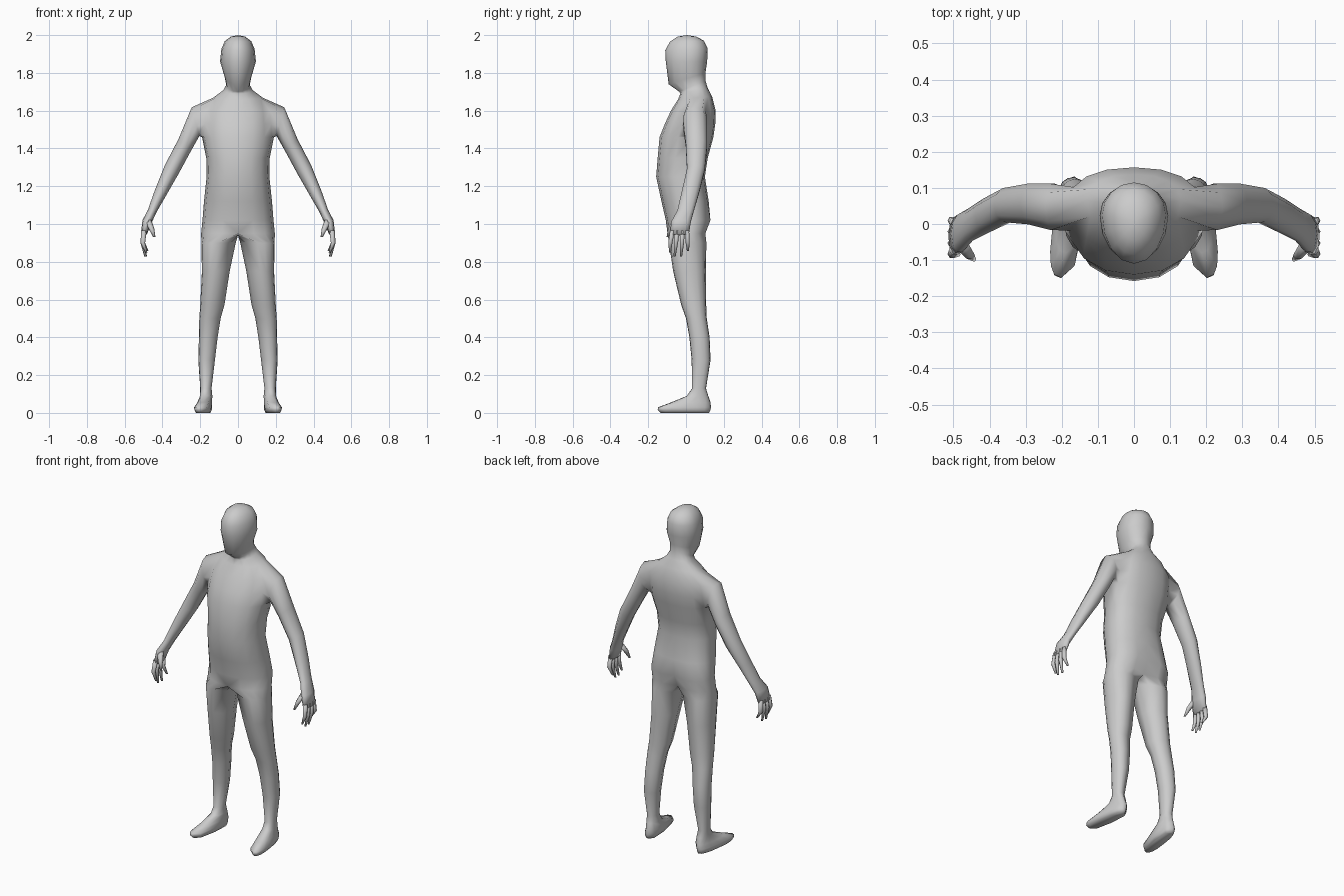
import bpy, bmesh
from math import sin, cos, radians, copysign
from mathutils import Vector

bm = bmesh.new()
HALF = [-90 + 22.5 * i for i in range(9)]      # front centre -> side -> back centre
FULL = HALF + [135, 180, 225]


def ring(angles, cx, rx, yf, yb, zf, zb, frac=0.6, p=0.9, shear=0.0):
    """Rounded cross-section between front yf and back yb, tilted from zf to zb."""
    yc = yf + frac * (yb - yf)
    out = []
    for a in angles:
        c, s = cos(radians(a)), sin(radians(a))
        c = 0 if abs(c) < 1e-6 else copysign(abs(c) ** p, c)
        s = copysign(abs(s) ** p, s)
        y = yc + s * ((yb - yc) if s > 0 else (yc - yf))
        z = zf + (zb - zf) * (y - yf) / (yb - yf)
        out.append(bm.verts.new((cx + rx * c + shear * (0.06 - y), y, z)))
    return out


def bridge(a, b, closed=True, skip=()):
    n = len(a)
    for i in range(n if closed else n - 1):
        if i not in skip:
            j = (i + 1) % n
            bm.faces.new((a[i], a[j], b[j], b[i]))


def fan(loop, tip, closed=True):
    v = bm.verts.new(tip)
    for i in range(len(loop) if closed else len(loop) - 1):
        bm.faces.new((loop[i], loop[(i + 1) % len(loop)], v))


# Torso, neck and head (right half): width, front y, back y, front z, back z
trunk = [
    (.195, -.098, .108, .95, .95), (.188, -.107, .136, 1.02, 1.02),
    (.180, -.130, .120, 1.12, 1.12), (.166, -.158, .100, 1.25, 1.25),
    (.168, -.150, .115, 1.35, 1.35), (.190, -.140, .145, 1.46, 1.46),
    (.188, -.112, .155, 1.53, 1.53), (.180, -.080, .157, 1.60, 1.60),
    (.130, -.042, .138, 1.66, 1.675), (.078, -.030, .115, 1.69, 1.72),
    (.062, -.035, .103, 1.70, 1.76), (.070, -.092, .103, 1.74, 1.80),
    (.095, -.107, .112, 1.86, 1.86), (.088, -.110, .115, 1.92, 1.93),
    (.070, -.085, .095, 1.965, 1.97), (.038, -.045, .055, 1.992, 1.992)]
rows = [ring(HALF, 0, *t, p=.9 if i < 10 else 1) for i, t in enumerate(trunk)]
for i in (0, 1):
    rows[i][8].co.y -= .025                     # cleft at the seat
for i in range(len(rows) - 1):
    bridge(rows[i], rows[i + 1], False, (3, 4) if 5 <= i <= 7 else ())
fan(rows[-1], (0, .005, 2.0), False)

# Arm grown from the shoulder opening: outer x,z, inner x,z, front y, back y
arm = [
    (.245, 1.618, .205, 1.465, -.020, .115), (.315, 1.45, .250, 1.385, -.004, .115),
    (.388, 1.31, .315, 1.265, .003, .102), (.440, 1.18, .378, 1.155, -.025, .072),
    (.477, 1.075, .430, 1.065, -.048, .044), (.506, 1.02, .458, 1.005, -.080, .028),
    (.514, .945, .482, .945, -.088, .018)]
r0, r1, r2, r3 = rows[5:9]
loop = [r0[4], r0[5], r1[5], r2[5], r3[5], r3[4], r3[3], r2[3], r1[3], r0[3]]
for xo, zo, xi, zi, yf, yb in arm:
    new = []
    for i in range(10):
        a = radians(36 * i)
        t = (1 - cos(a)) / 2
        new.append(bm.verts.new((xi + (xo - xi) * t,
                                 (yf + yb) / 2 + (yb - yf) / 2 * sin(a),
                                 zi + (zo - zi) * t)))
    bridge(loop, new)
    loop = new
fan(loop, (.498, -.035, .94))


# Fingers and thumb: tapered six-sided tubes along three points
def digit(points, radii):
    prev = None
    for (x, y, z), r in zip(points, radii):
        cur = [bm.verts.new((x + r * cos(radians(60 * i)),
                             y + r * sin(radians(60 * i)), z)) for i in range(6)]
        if prev:
            bridge(prev, cur)
        else:
            bm.faces.new(cur[::-1])
        prev = cur
    bm.faces.new(prev)


for y0, y1, y2, x2, z2 in ((-.072, -.083, -.084, .486, .850), (-.046, -.053, -.060, .490, .828),
                           (-.020, -.021, -.026, .488, .828), (.004, .009, .010, .480, .858)):
    digit([(.498, y0, .965), (.504, y1, .90), (x2, y2, z2)], (.0145, .0125, .006))
digit([(.478, -.055, 1.02), (.458, -.082, .975), (.443, -.098, .93)], (.020, .015, .006))

# Leg and foot: inner x, outer x, front y, back y, z, corner power, outward shear
leg = [
    (.012, .194, -.090, .108, .90, .9, 0), (.044, .191, -.068, .105, .75, .9, 0),
    (.072, .200, -.025, .107, .57, .9, 0), (.092, .205, .000, .110, .50, .9, 0),
    (.108, .207, .018, .125, .40, .9, 0), (.122, .210, .030, .130, .28, .9, 0),
    (.140, .200, .032, .106, .13, .9, 0), (.136, .202, .005, .118, .09, .9, .05),
    (.133, .208, -.080, .130, .055, .8, .12), (.132, .217, -.148, .132, .030, .75, .13),
    (.135, .215, -.150, .130, .015, .75, .13), (.142, .207, -.135, .122, .000, .75, .13)]
front, back = rows[0][0].co, rows[0][8].co
crotch = [bm.verts.new((0, back.y + (front.y - back.y) * t, .94)) for t in (.25, .5, .75)]
loop = rows[0] + crotch
for xi, xo, yf, yb, z, p, sh in leg:
    new = ring(FULL, (xi + xo) / 2, (xo - xi) / 2, yf, yb, z, z, .5, p, sh)
    bridge(loop, new)
    loop = new
bm.faces.new(loop)

# Finished figure, mirrored to the other side
bmesh.ops.recalc_face_normals(bm, faces=bm.faces)
for f in bm.faces:
    f.smooth = True
mesh = bpy.data.meshes.new("human_figure")
bm.to_mesh(mesh)
bm.free()
body = bpy.data.objects.new("human_figure", mesh)
bpy.context.collection.objects.link(body)
mirror = body.modifiers.new("mirror", 'MIRROR')
mirror.use_clip = True
mirror.merge_threshold = .001
